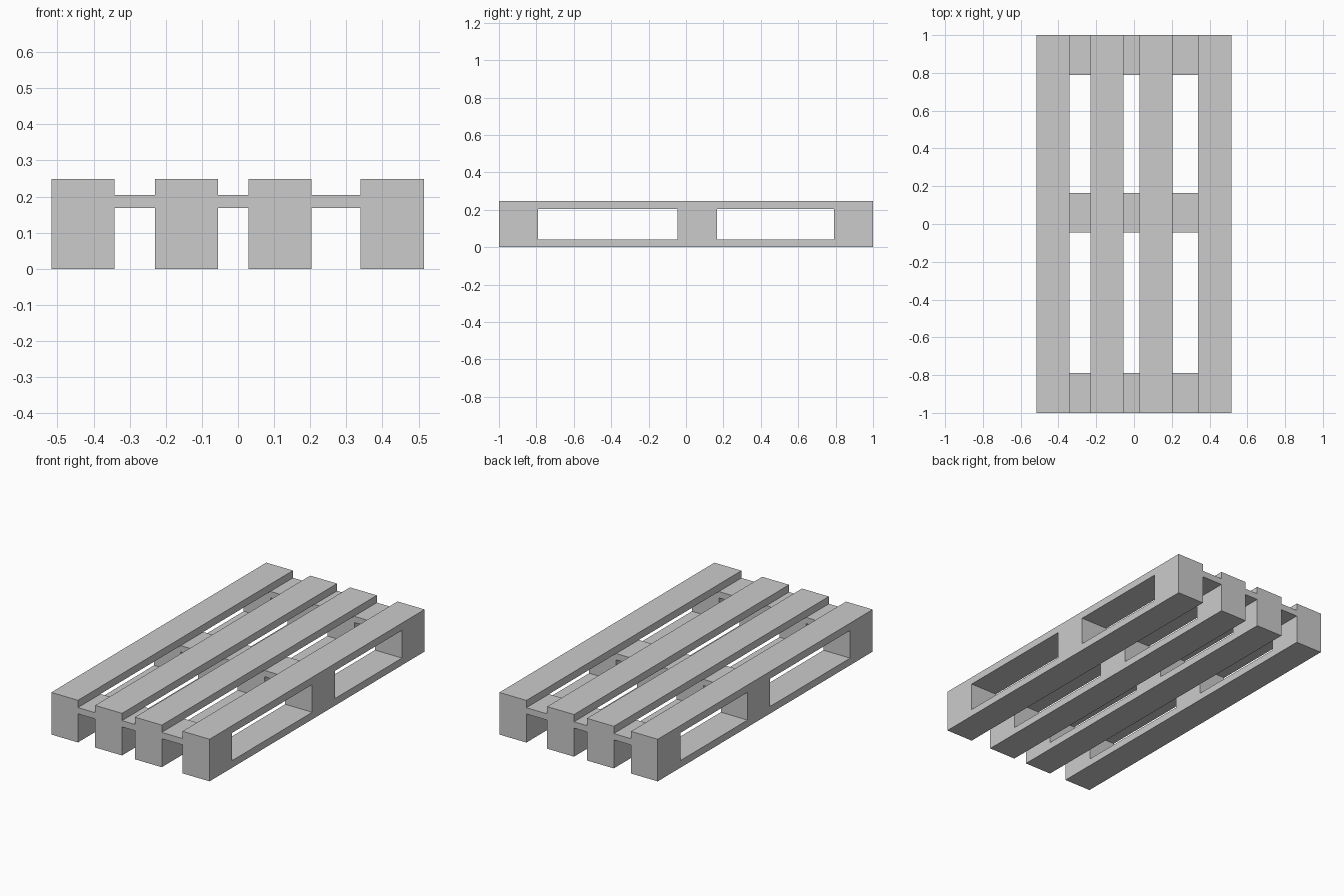
import bpy

if "Cube" in bpy.data.objects:
    bpy.data.objects.remove(bpy.data.objects["Cube"])

# Slat columns (x ranges), cross rows (y ranges) and layer heights
COLS = [(-0.516, -0.342), (-0.23, -0.055), (0.029, 0.204), (0.339, 0.515)]
ROWS = [(-1.0, -0.79), (-0.045, 0.165), (0.79, 1.0)]
Z_BOTTOM, Z_BLOCK, Z_CROSS, Z_TOP = 0.042, 0.168, 0.205, 0.248


def box(name, xr, yr, zr):
    """Box spanning the given x, y and z ranges."""
    bpy.ops.mesh.primitive_cube_add(size=1)
    ob = bpy.context.object
    ob.name = name
    ob.location = [(a + b) / 2 for a, b in (xr, yr, zr)]
    ob.scale = [b - a for a, b in (xr, yr, zr)]
    bpy.ops.object.transform_apply(location=True, scale=True)
    return ob


# Long slats above and below, with three spacer blocks in each column
for i, col in enumerate(COLS, 1):
    box(f"bottom_slat_{i}", col, (-1, 1), (0, Z_BOTTOM))
    box(f"top_slat_{i}", col, (-1, 1), (Z_CROSS, Z_TOP))
    for j, row in enumerate(ROWS, 1):
        box(f"spacer_block_{i}_{j}", col, row, (Z_BOTTOM, Z_BLOCK))

# Cross boards between the blocks and the top slats
for j, row in enumerate(ROWS, 1):
    box(f"cross_board_{j}", (COLS[0][0], COLS[-1][1]), row, (Z_BLOCK, Z_CROSS))
